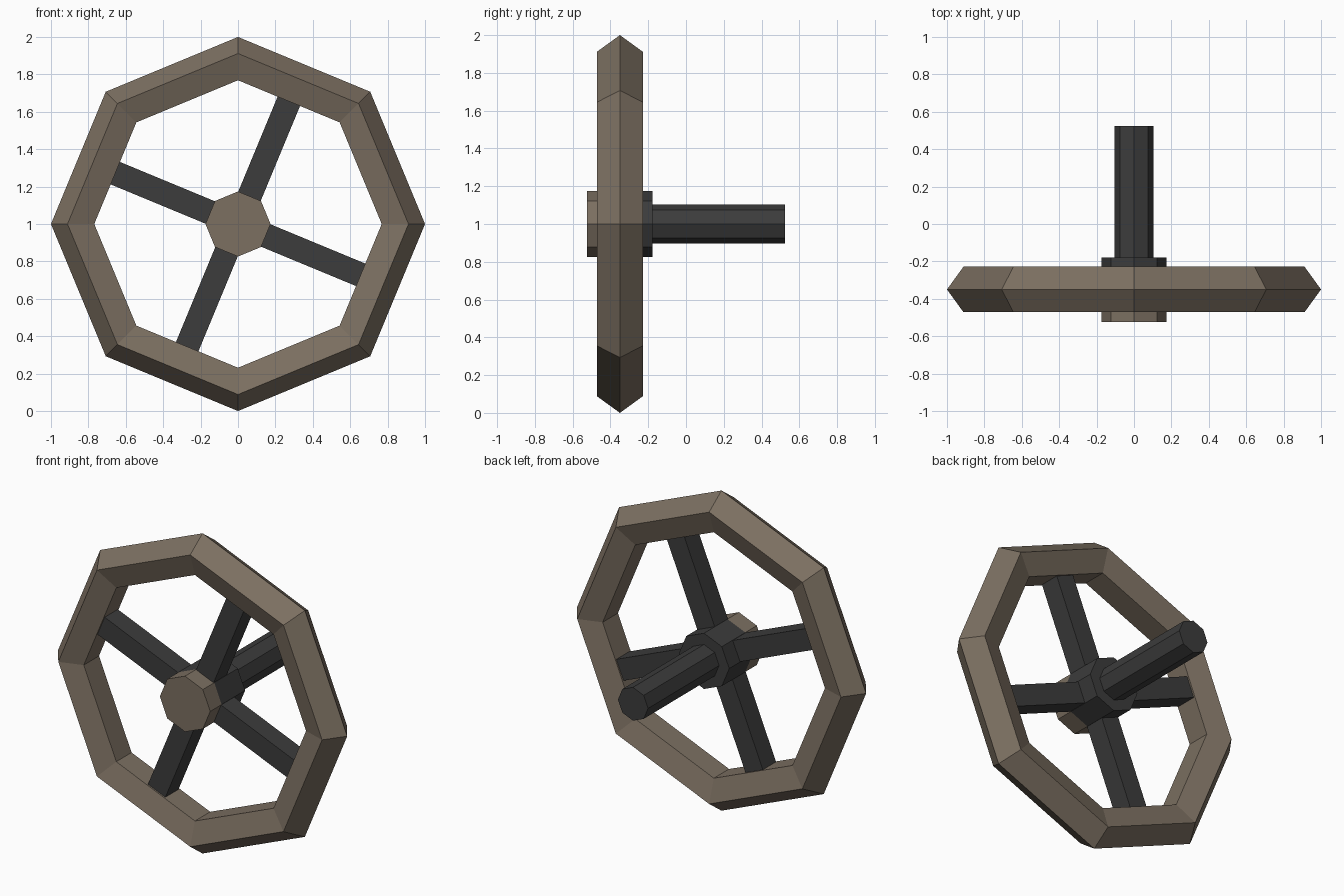
import bpy
from math import pi, radians, cos, sin

if "Cube" in bpy.data.objects:
    bpy.data.objects.remove(bpy.data.objects["Cube"])

CZ = 1.0      # wheel centre height
RING_Y = -0.35


def material(name, rgb):
    m = bpy.data.materials.new(name)
    m.diffuse_color = (*rgb, 1)
    m.use_nodes = True
    m.node_tree.nodes["Principled BSDF"].inputs["Base Color"].default_value = m.diffuse_color
    return m


BROWN = material("worn_brown", (0.20, 0.16, 0.12))
DARK = material("dark_metal", (0.045, 0.045, 0.045))


def finish(name, mat):
    ob = bpy.context.object
    ob.name = name
    ob.data.materials.append(mat)
    return ob


def octagon_rod(name, radius, y0, y1, mat):
    """Eight-sided cylinder running along y at the wheel centre."""
    bpy.ops.mesh.primitive_cylinder_add(
        vertices=8, radius=radius, depth=y1 - y0,
        location=(0, (y0 + y1) / 2, CZ), rotation=(pi / 2, 0, 0))
    return finish(name, mat)


# Rim: octagonal ring with a five-sided section
bpy.ops.mesh.primitive_torus_add(
    major_segments=8, minor_segments=5, major_radius=0.872, minor_radius=0.128,
    location=(0, RING_Y, CZ), rotation=(pi / 2, 0, 0))
rim = finish("rim", BROWN)
rim.data.polygons.foreach_set("use_smooth", [False] * len(rim.data.polygons))

# Hub cap, hub and axle shaft
octagon_rod("hub_cap", 0.174, -0.523, -0.41, BROWN)
octagon_rod("hub", 0.174, -0.41, -0.178, DARK)
octagon_rod("shaft", 0.104, -0.178, 0.523, DARK)

# Four square spokes, meeting the middles of the rim's inner faces
R0, R1 = 0.12, 0.712
for i in range(4):
    a = radians(67.5 + 90 * i)
    mid = (R0 + R1) / 2
    bpy.ops.mesh.primitive_cube_add(
        size=1, location=(mid * cos(a), RING_Y, CZ + mid * sin(a)),
        rotation=(0, -a, 0))
    spoke = finish(f"spoke_{i + 1}", DARK)
    spoke.scale = (R1 - R0, 0.13, 0.13)
